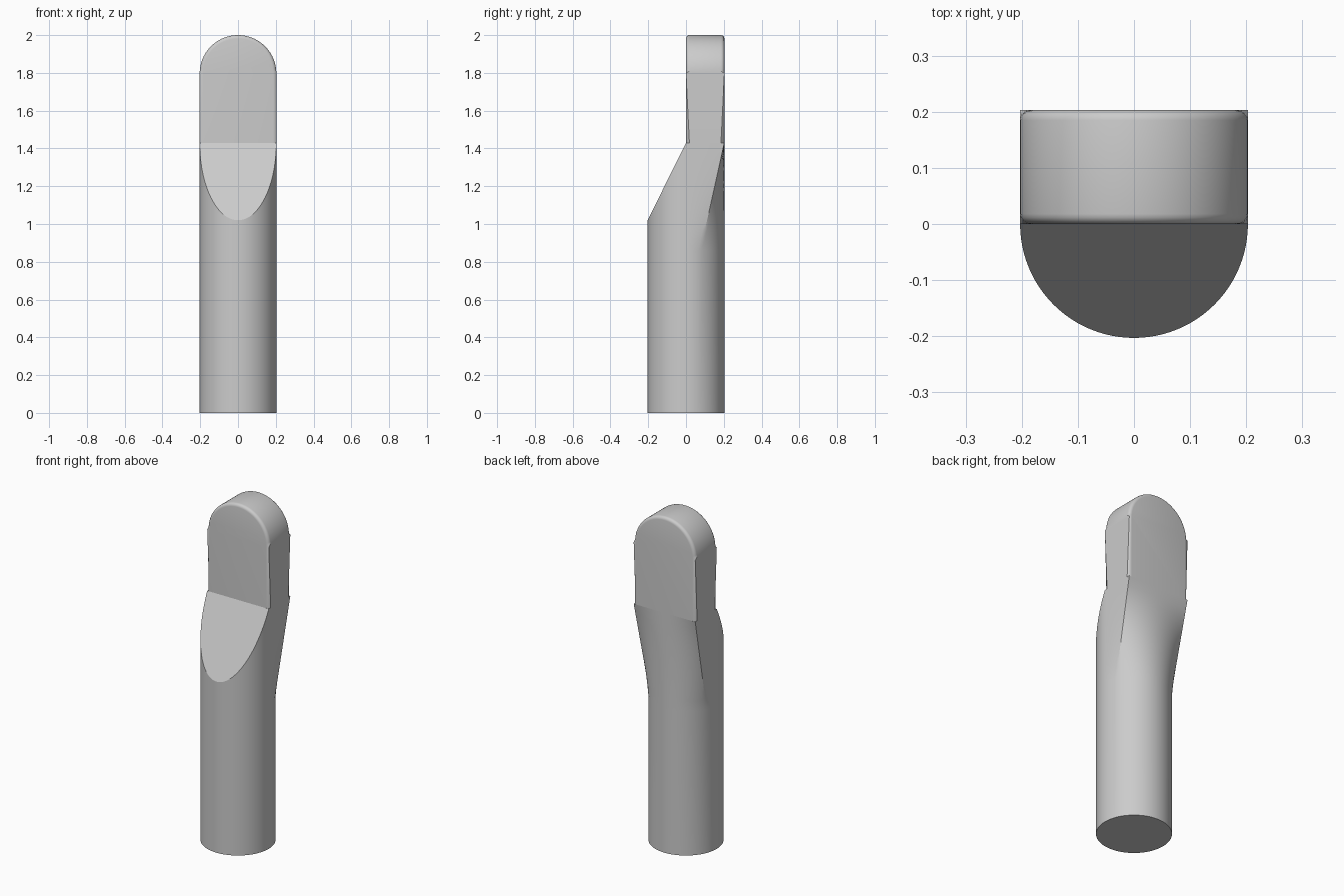
import bpy, bmesh
from math import sin, cos, pi, radians

cube = bpy.data.objects.get("Cube")
if cube:
    bpy.data.objects.remove(cube)

R = 0.203          # shaft radius and half width of the tab
BLEND = 0.86       # height where the round shaft starts to square off
SHOULDER = 1.43    # height where the tab starts
SLOPE = 2.02       # steepness of the front cut
CORNER = radians(22)

grey = bpy.data.materials.new("plain grey")
grey.use_nodes = True
grey.diffuse_color = (0.6, 0.6, 0.6, 1)
grey.node_tree.nodes["Principled BSDF"].inputs["Base Color"].default_value = grey.diffuse_color


def finish(bm, name):
    bmesh.ops.recalc_face_normals(bm, faces=bm.faces)
    mesh = bpy.data.meshes.new(name)
    bm.to_mesh(mesh)
    bm.free()
    mesh.materials.append(grey)
    obj = bpy.data.objects.new(name, mesh)
    bpy.context.collection.objects.link(obj)
    bpy.ops.object.select_all(action="DESELECT")
    obj.select_set(True)
    bpy.context.view_layer.objects.active = obj
    return obj


def section():
    """Pairs of (round point, shoulder point): sides, back, then front."""
    pairs = []

    def arc(start, end, steps, p, q):
        for i in range(steps):
            t = i / steps
            a = start + (end - start) * t
            x, y = R * cos(a), R * sin(a)
            if p is None:
                top = (x, y, SHOULDER + SLOPE * y)
            else:
                top = (p[0] + (q[0] - p[0]) * t, p[1] + (q[1] - p[1]) * t, SHOULDER)
            pairs.append(((x, y), top))

    arc(0, CORNER, 8, (R, 0), (R, R))
    arc(CORNER, pi - CORNER, 32, (R, R), (-R, R))
    arc(pi - CORNER, pi, 8, (-R, R), (-R, 0))
    arc(pi, 2 * pi, 48, None, None)
    return pairs


# Shaft: round below, squared at the back, cut on a slope at the front
bm = bmesh.new()
pairs = section()
rings = [[bm.verts.new((x, y, 0)) for (x, y), top in pairs]]
STEPS = 10
for k in range(STEPS + 1):
    t = k / STEPS
    rings.append([bm.verts.new((x + (top[0] - x) * t, y + (top[1] - y) * t,
                                BLEND + (top[2] - BLEND) * t))
                  for (x, y), top in pairs])
n = len(pairs)
for low, high in zip(rings, rings[1:]):
    for i in range(n):
        j = (i + 1) % n
        bm.faces.new((low[i], low[j], high[j], high[i]))
bm.faces.new(rings[0])
bm.faces.new(rings[-1][:49])                     # flat shoulder under the tab
bm.faces.new(rings[-1][48:] + [rings[-1][0]])    # sloped front cut
finish(bm, "shaft")
bpy.ops.object.shade_smooth_by_angle(angle=radians(25))

# Tab: round-topped plate with softened front and back rims
bm = bmesh.new()
outline = [(R, SHOULDER)]
outline += [(R * cos(pi * i / 48), 2 - R + R * sin(pi * i / 48)) for i in range(49)]
outline += [(-R, SHOULDER)]
front = bm.faces.new([bm.verts.new((x, 0, z)) for x, z in outline])
extruded = bmesh.ops.extrude_face_region(bm, geom=[front], use_keep_orig=True)
for v in extruded["geom"]:
    if isinstance(v, bmesh.types.BMVert):
        v.co.y = R
rims = [e for e in bm.edges
        if abs(e.verts[0].co.y - e.verts[1].co.y) < 1e-5
        and max(v.co.z for v in e.verts) > SHOULDER + 0.01]
bmesh.ops.bevel(bm, geom=rims, offset=0.018, segments=4, profile=0.5, affect="EDGES")
finish(bm, "tab")
bpy.ops.object.shade_smooth_by_angle(angle=radians(30))
